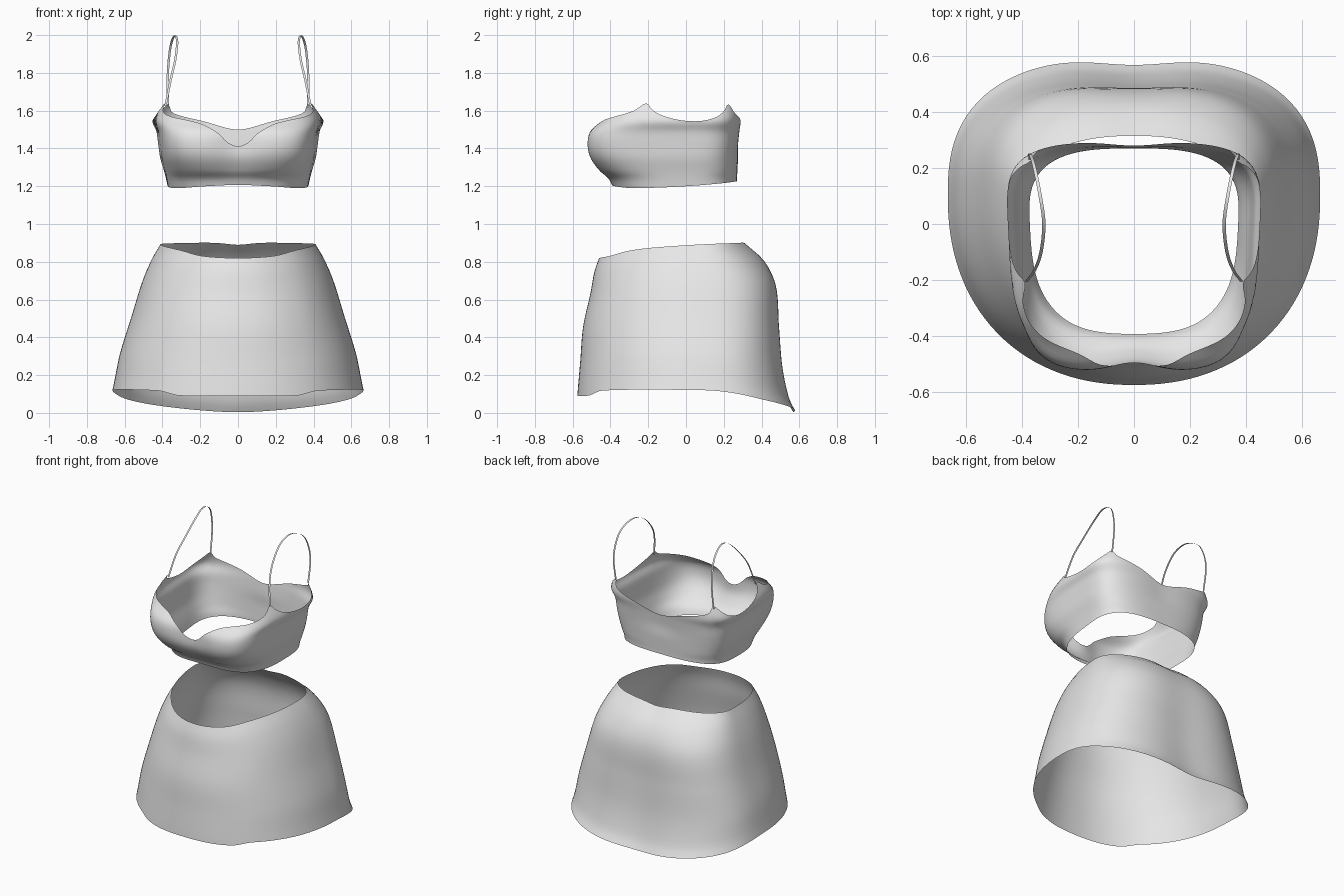
import bpy
import bmesh
from math import sin, cos, pi, exp, degrees
from mathutils import Vector

cube = bpy.data.objects.get("Cube")
if cube:
    bpy.data.objects.remove(cube)

grey = bpy.data.materials.new("light_grey_cloth")
grey.use_nodes = True
grey.diffuse_color = (0.8, 0.8, 0.8, 1)
grey.node_tree.nodes["Principled BSDF"].inputs["Base Color"].default_value = (0.8, 0.8, 0.8, 1)


def spline(keys, u):
    """Smooth curve through rows (u, values...), returned as a vector."""
    u = min(max(u, keys[0][0]), keys[-1][0])
    i = 0
    while i < len(keys) - 2 and u > keys[i + 1][0]:
        i += 1
    pts = [Vector(k[1:]) if len(k) > 2 else Vector((k[1], 0)) for k in keys]

    def slope(j):
        lo, hi = max(j - 1, 0), min(j + 1, len(keys) - 1)
        return (pts[hi] - pts[lo]) / (keys[hi][0] - keys[lo][0])

    h = keys[i + 1][0] - keys[i][0]
    s = (u - keys[i][0]) / h
    s2, s3 = s * s, s * s * s
    return (pts[i] * (2 * s3 - 3 * s2 + 1) + pts[i + 1] * (3 * s2 - 2 * s3)
            + slope(i) * (h * (s3 - 2 * s2 + s)) + slope(i + 1) * (h * (s3 - s2)))


def edge(*keys):
    """Edge height by angle from the front, running level across the middle."""
    first, last = keys[1], keys[-2]
    return [(-first[0], first[1]), *keys, (360 - last[0], last[1])]


def grid_object(name, rows, closed):
    """Skin rows of points into one smooth cloth surface."""
    bm = bmesh.new()
    verts = [[bm.verts.new(p) for p in row] for row in rows]
    n = len(rows[0])
    for a, b in zip(verts, verts[1:]):
        for j in range(n if closed else n - 1):
            k = (j + 1) % n
            bm.faces.new((a[j], a[k], b[k], b[j]))
    for f in bm.faces:
        f.smooth = True
    mesh = bpy.data.meshes.new(name)
    bm.to_mesh(mesh)
    bm.free()
    mesh.materials.append(grey)
    obj = bpy.data.objects.new(name, mesh)
    bpy.context.collection.objects.link(obj)


def garment(name, sections, low, high, centre, taper, fold_width, by_height, cols, rings):
    """Tube of rounded-box sections between two wavy edges. Section row: key, half width,
    front and back depth, front and back squareness, front and back dent."""
    rows = []
    for r in range(rings + 1):
        t = r / rings
        row = []
        for c in range(cols):
            a = 2 * pi * c / cols            # zero faces the front
            turn = degrees(min(a, 2 * pi - a))
            z0, z1 = spline(low, turn)[0], spline(high, turn)[0]
            z = z0 + (z1 - z0) * t
            w, front, back, n_f, n_b, dent_f, dent_b = spline(sections, z if by_height else t)
            depth, n, dent = (front, n_f, dent_f) if cos(a) > 0 else (back, n_b, -dent_b)
            rad = (abs(sin(a) / w) ** n + abs(cos(a) / depth) ** n) ** (-1 / n)
            x, y = rad * sin(a), centre - rad * cos(a)
            y += dent * exp(-(x / fold_width) ** 2) * abs(cos(a))
            row.append((x * (1 + taper * y), y, z))
        rows.append(row)
    grid_object(name, rows, True)


# Skirt: flared, with a fuller back and a dipped hem
skirt_sections = [
    (0.00, 0.665, 0.675, 0.495, 2.2, 2.6, 0.0, 0.027),
    (0.06, 0.655, 0.672, 0.465, 2.2, 2.6, 0.0, 0.025),
    (0.25, 0.625, 0.660, 0.425, 2.2, 2.7, 0.0, 0.02),
    (0.50, 0.565, 0.645, 0.405, 2.2, 2.8, 0.0, 0.017),
    (0.75, 0.505, 0.605, 0.385, 2.2, 2.7, 0.0, 0.01),
    (0.90, 0.455, 0.585, 0.315, 2.15, 2.4, 0.0, 0.0),
    (1.00, 0.410, 0.560, 0.215, 2.1, 2.2, 0.0, 0.0)]
hem = edge((0, 0.09), (27, 0.092), (38, 0.118), (90, 0.12), (103, 0.105),
           (119, 0.068), (138, 0.035), (160, 0.012), (180, 0.004))
waist = edge((0, 0.82), (20, 0.83), (36, 0.858), (53, 0.875), (90, 0.893),
             (125, 0.9), (150, 0.9), (180, 0.89))
garment("skirt", skirt_sections, hem, waist, 0.1, 0.0, 0.2, False, 128, 28)

# Top: fitted band with squared bust and raised strap points
top_sections = [
    (1.19, 0.370, 0.385, 0.270, 3.0, 3.0, 0.0, 0.0),
    (1.24, 0.380, 0.410, 0.270, 3.2, 3.0, 0.0, 0.0),
    (1.28, 0.390, 0.460, 0.272, 3.6, 3.2, 0.01, 0.0),
    (1.35, 0.410, 0.510, 0.275, 4.2, 3.3, 0.02, 0.0),
    (1.42, 0.420, 0.525, 0.278, 4.6, 3.5, 0.03, 0.005),
    (1.49, 0.430, 0.510, 0.285, 4.6, 3.5, 0.025, 0.006),
    (1.55, 0.450, 0.450, 0.292, 4.2, 3.8, 0.015, 0.006),
    (1.64, 0.405, 0.400, 0.285, 4.0, 4.0, 0.0, 0.0)]
band = edge((0, 1.207), (25, 1.2), (50, 1.19), (90, 1.2), (135, 1.222), (180, 1.226))
neckline = edge((0, 1.412), (6, 1.43), (12, 1.48), (22, 1.525), (33, 1.55), (45, 1.57),
                (56, 1.6), (62, 1.64), (67, 1.605), (74, 1.575), (86, 1.55), (99, 1.545),
                (110, 1.565), (117, 1.6), (122, 1.635), (127, 1.59), (145, 1.55), (180, 1.5))
garment("top", top_sections, band, neckline, 0.0, 0.1, 0.11, True, 180, 24)

# Straps: thin ribbons looping over the shoulders
strap_path = [(0, 0.384, -0.205, 1.625), (1, 0.355, -0.165, 1.77), (2, 0.332, -0.1, 1.87),
              (3, 0.322, 0.0, 1.965), (4, 0.335, 0.1, 1.998), (5, 0.355, 0.2, 1.95),
              (6, 0.368, 0.243, 1.85), (7, 0.372, 0.25, 1.75), (8, 0.37, 0.23, 1.62)]
for side, label in ((1, "left"), (-1, "right")):
    edges = []
    for offset in (-0.006, 0.006):
        pts = [spline(strap_path, 8 * i / 48) for i in range(49)]
        edges.append([(side * (p.x + offset), p.y, p.z) for p in pts])
    grid_object(label + "_strap", edges[::side], False)
